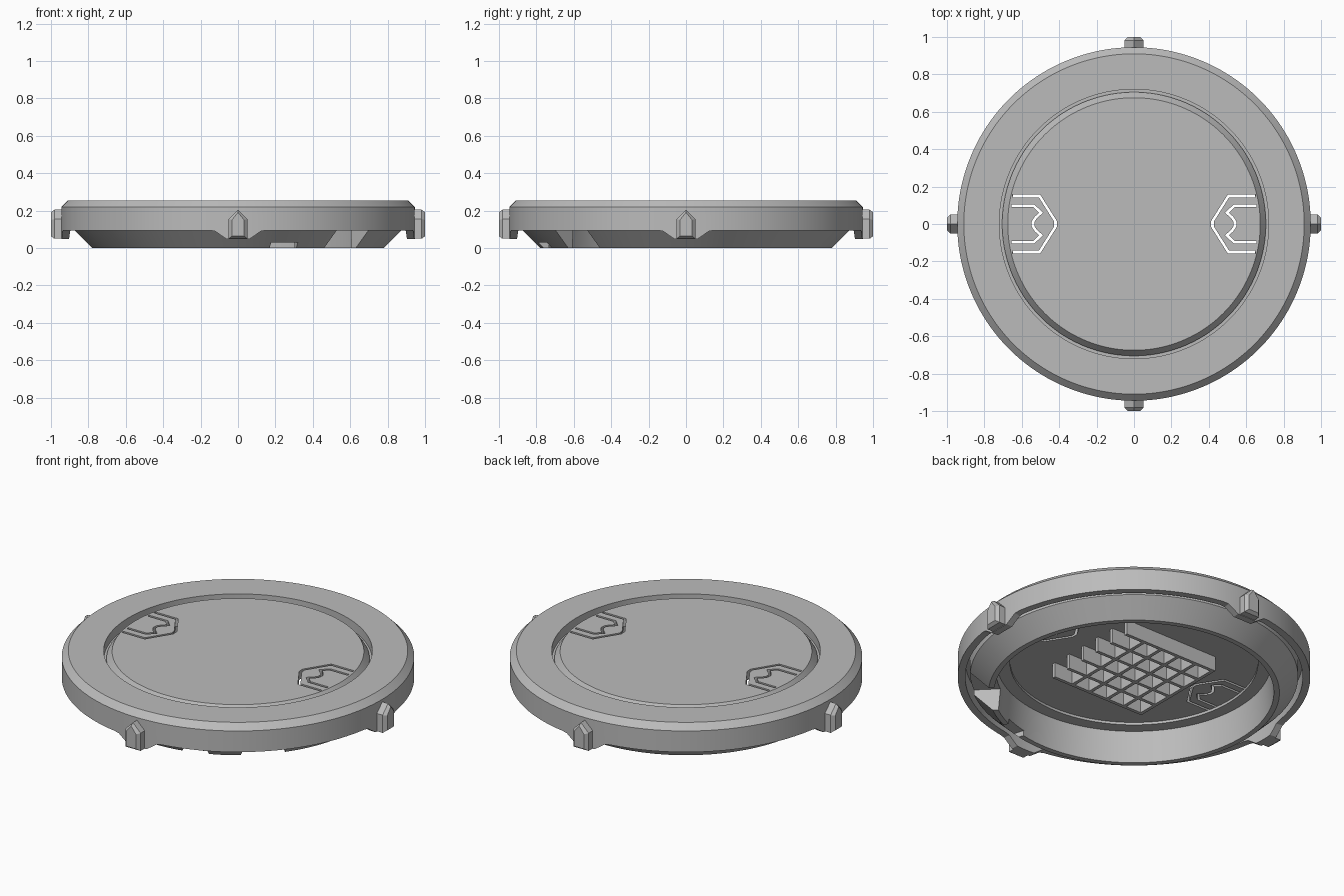
import bpy, bmesh, math
from mathutils import Matrix, Vector

if "Cube" in bpy.data.objects:
    bpy.data.objects.remove(bpy.data.objects["Cube"])

grey = bpy.data.materials.new("plain grey")
grey.use_nodes = True
grey.diffuse_color = (0.5, 0.5, 0.5, 1)
grey.node_tree.nodes["Principled BSDF"].inputs["Base Color"].default_value = (0.5, 0.5, 0.5, 1)


def add(name, bm):
    bmesh.ops.recalc_face_normals(bm, faces=bm.faces)
    mesh = bpy.data.meshes.new(name)
    bm.to_mesh(mesh)
    bm.free()
    mesh.materials.append(grey)
    ob = bpy.data.objects.new(name, mesh)
    bpy.context.collection.objects.link(ob)
    return ob


def lathe(profile, steps=192):
    """Closed revolve of (radius, height) points; zero radius is merged."""
    bm = bmesh.new()
    rings = []
    for i in range(steps):
        a = math.tau * i / steps
        rings.append([bm.verts.new((r * math.cos(a), r * math.sin(a), z)) for r, z in profile])
    n = len(profile)
    for i in range(steps):
        p, q = rings[i], rings[(i + 1) % steps]
        for j in range(n):
            k = (j + 1) % n
            if profile[j][0] + profile[k][0] > 0:
                bm.faces.new((p[j], q[j], q[k], p[k]))
    bmesh.ops.remove_doubles(bm, verts=bm.verts, dist=0.0001)
    return bm


def box(bm, size, centre, turn=0):
    m = Matrix.Rotation(turn, 4, 'Z') @ Matrix.Translation(centre) @ Matrix.Diagonal((*size, 1))
    bmesh.ops.create_cube(bm, size=1, matrix=m)


def loft(bm, loops):
    """Skin a row of equal loops and cap both ends."""
    vs = [[bm.verts.new(p) for p in loop] for loop in loops]
    n = len(vs[0])
    for a, b in zip(vs, vs[1:]):
        for i in range(n):
            bm.faces.new((a[i], a[(i + 1) % n], b[(i + 1) % n], b[i]))
    bm.faces.new(vs[0])
    bm.faces.new(vs[-1])


def groove(bm, path, width, z0, z1):
    """Mitred band along a flat path, used as a slot cutter."""
    pts = [Vector(p) for p in path]
    left, right = [], []
    for i, p in enumerate(pts):
        d0 = (p - pts[max(i - 1, 0)]).normalized()
        d1 = (pts[min(i + 1, len(pts) - 1)] - p).normalized()
        t = (d0 + d1).normalized()
        d = d1 if d1.length else d0
        side = Vector((-t.y, t.x)) * width / 2 / max(t.dot(d), 0.5)
        left.append(p + side)
        right.append(p - side)
    loops = []
    for a, b in zip(left, right):
        loops.append([(a.x, a.y, z0), (b.x, b.y, z0), (b.x, b.y, z1), (a.x, a.y, z1)])
    loft(bm, loops)


def cut(ob, cutter):
    cutter.hide_render = True
    mod = ob.modifiers.new("cut", 'BOOLEAN')
    mod.operation, mod.solver, mod.object = 'DIFFERENCE', 'EXACT', cutter
    bpy.context.view_layer.objects.active = ob
    bpy.ops.object.modifier_apply(modifier=mod.name)
    bpy.data.objects.remove(cutter)


def smooth(ob):
    bpy.ops.object.select_all(action='DESELECT')
    ob.select_set(True)
    bpy.context.view_layer.objects.active = ob
    bpy.ops.object.shade_smooth_by_angle(angle=math.radians(25))


# Frame ring: chamfered rim, thin skirt, conical collar and inner ledge
bm = lathe([(0.72, 0.255), (0.91, 0.255), (0.945, 0.22), (0.945, 0.095), (0.905, 0.095),
            (0.905, 0.2), (0.88, 0.2), (0.88, 0.1), (0.78, 0), (0.75, 0),
            (0.735, 0.185), (0.665, 0.185), (0.665, 0.2), (0.72, 0.2)])
# Skirt dips under each of the four lugs
for v in bm.verts:
    if v.co.z < 0.097 and v.co.xy.length > 0.9:
        t = min(abs(v.co.x), abs(v.co.y)) * 0.945 / v.co.xy.length
        v.co.z -= 0.048 * min(max((0.13 - t) / 0.07, 0), 1)
frame = add("frame_ring", bm)

# Gap and small notch in the collar
bm = bmesh.new()
box(bm, (0.19, 0.24, 0.2), (0.795, 0, 0.03), math.radians(-45))
box(bm, (0.3, 0.15, 0.1), (0.77, 0, -0.02), math.radians(-72))
cut(frame, add("collar_cutter", bm))
smooth(frame)

# Lid disc with sloping edge
lid = add("lid", lathe([(0, 0.25), (0.675, 0.25), (0.705, 0.21), (0.705, 0.2), (0, 0.2)]))

# Pairs of handle slots through the lid
outer = [(0.65, 0.15), (0.505, 0.15), (0.42, 0.015)]
inner = [(0.655, 0.097), (0.535, 0.097), (0.497, 0.06), (0.525, 0.035), (0.54, 0.012)]
for side in (-1, 1):
    for half in (outer, inner):
        path = half + [(x, -y) for x, y in reversed(half)]
        bm = bmesh.new()
        groove(bm, [(side * x, y) for x, y in path], 0.014, 0.1, 0.3)
        cut(lid, add("slot_cutter", bm))
smooth(lid)

# Stiffening lattice under the lid, open along one side
bm = bmesh.new()
half, cells, wall = 0.3, 5, 0.02
for i in range(cells + 1):
    s = -half + 2 * half * i / cells
    box(bm, (2 * half + wall, wall, 0.09), (0, s, 0.158), 0)
    if i < cells:
        box(bm, (wall, 2 * half + wall, 0.09), (s, 0, 0.158), 0)
add("lid_lattice", bm)

# Four pointed lugs round the rim
for i, name in enumerate(("left", "back", "right", "front")):
    bm = bmesh.new()
    loops = []
    for x, k in ((0.92, 1), (0.982, 1), (1.0, 0.65)):
        shape = [(-0.05, 0.05), (0.05, 0.05), (0.05, 0.155), (0, 0.205), (-0.05, 0.155)]
        loops.append([(x, y * k, 0.125 + (z - 0.125) * (k + 1) / 2) for y, z in shape])
    loft(bm, loops)
    bmesh.ops.rotate(bm, verts=bm.verts, matrix=Matrix.Rotation(i * math.pi / 2, 3, 'Z'))
    add(name + "_lug", bm)
